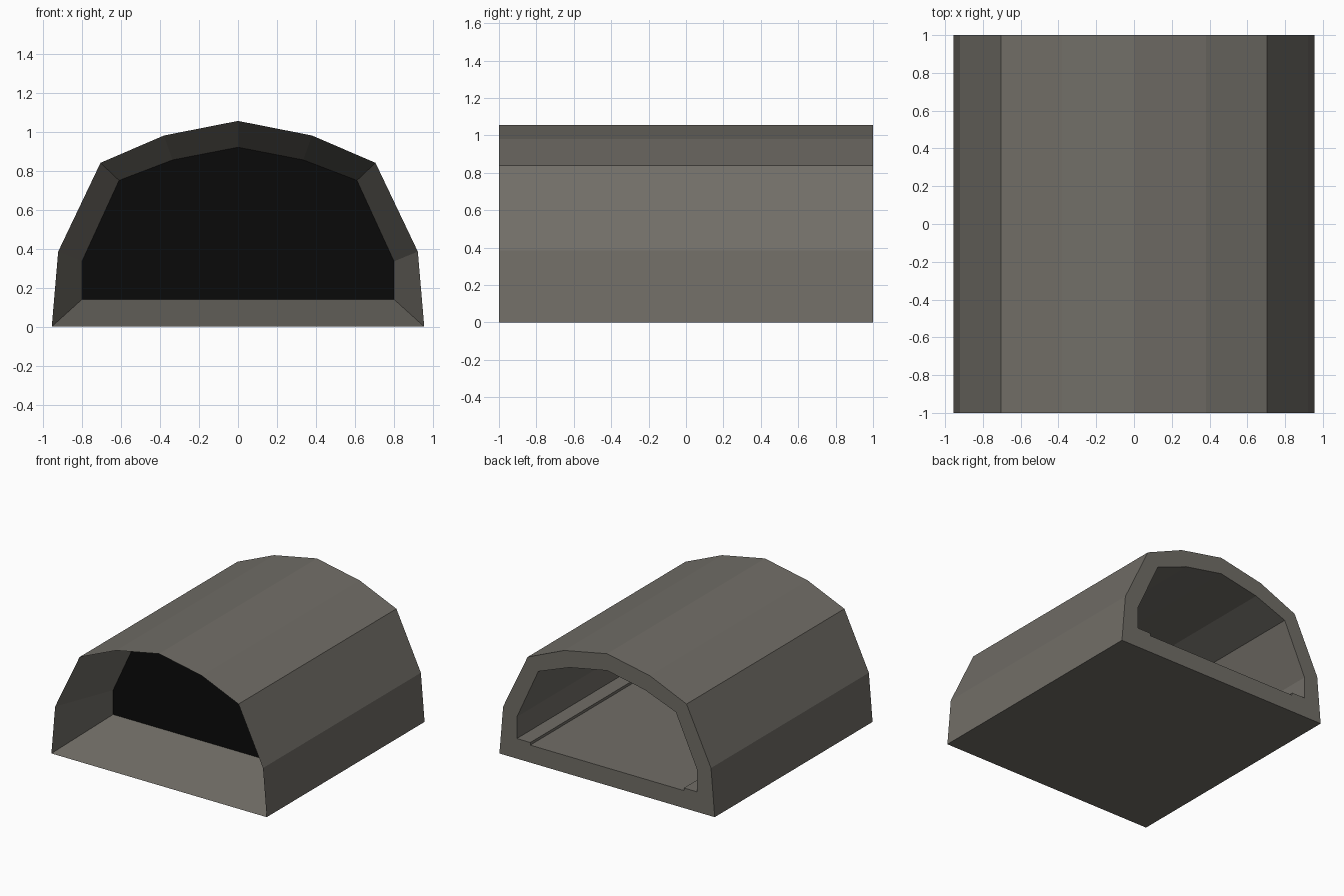
import bpy, bmesh

if "Cube" in bpy.data.objects:
    bpy.data.objects.remove(bpy.data.objects["Cube"])

def material(name, rgb):
    m = bpy.data.materials.new(name)
    m.diffuse_color = (*rgb, 1)
    m.use_nodes = True
    m.node_tree.nodes["Principled BSDF"].inputs["Base Color"].default_value = m.diffuse_color
    return m

stone = material("grey stone", (0.165, 0.155, 0.135))
black = material("black", (0.003, 0.003, 0.003))

def mirrored(half):
    """Full arch outline from its right half, listed floor to apex."""
    return half + [(-x, z) for x, z in reversed(half[:-1])]

OUTER = mirrored([(0.955, 0), (0.922, 0.385), (0.705, 0.84), (0.38, 0.98), (0, 1.055)])
INNER = mirrored([(0.80, 0.14), (0.80, 0.335), (0.61, 0.75), (0.335, 0.855), (0, 0.92)])
PANEL_Y = -0.44

def finish(bm, name, mat):
    bmesh.ops.recalc_face_normals(bm, faces=bm.faces)
    mesh = bpy.data.meshes.new(name)
    bm.to_mesh(mesh)
    bm.free()
    mesh.materials.append(mat)
    ob = bpy.data.objects.new(name, mesh)
    bpy.context.collection.objects.link(ob)
    return ob

def ring(bm, outline, y):
    return [bm.verts.new((x, y, z)) for x, z in outline]

# Tunnel shell: outside, back rim, inside and splayed front mouth
bm = bmesh.new()
rings = [ring(bm, OUTER, -1), ring(bm, OUTER, 1), ring(bm, INNER, 1), ring(bm, INNER, PANEL_Y)]
n = len(OUTER)
for k in range(4):
    a, b = rings[k], rings[(k + 1) % 4]
    for i in range(n):
        j = (i + 1) % n
        bm.faces.new((a[i], a[j], b[j], b[i]))
finish(bm, "tunnel_shell", stone)

# Dark panel closing the mouth
bm = bmesh.new()
front, back = ring(bm, INNER, PANEL_Y), ring(bm, INNER, PANEL_Y + 0.008)
bm.faces.new(front)
bm.faces.new(back)
finish(bm, "dark_panel", black)

# Low ledges along both sides of the inner floor
for side, s in (("right", 1), ("left", -1)):
    bm = bmesh.new()
    bmesh.ops.create_cube(bm, size=1)
    length = 1 - PANEL_Y - 0.01
    bmesh.ops.scale(bm, vec=(0.12, length, 0.022), verts=bm.verts)
    bmesh.ops.translate(bm, vec=(s * 0.741, 1 - length / 2, 0.150), verts=bm.verts)
    finish(bm, side + "_floor_ledge", stone)
